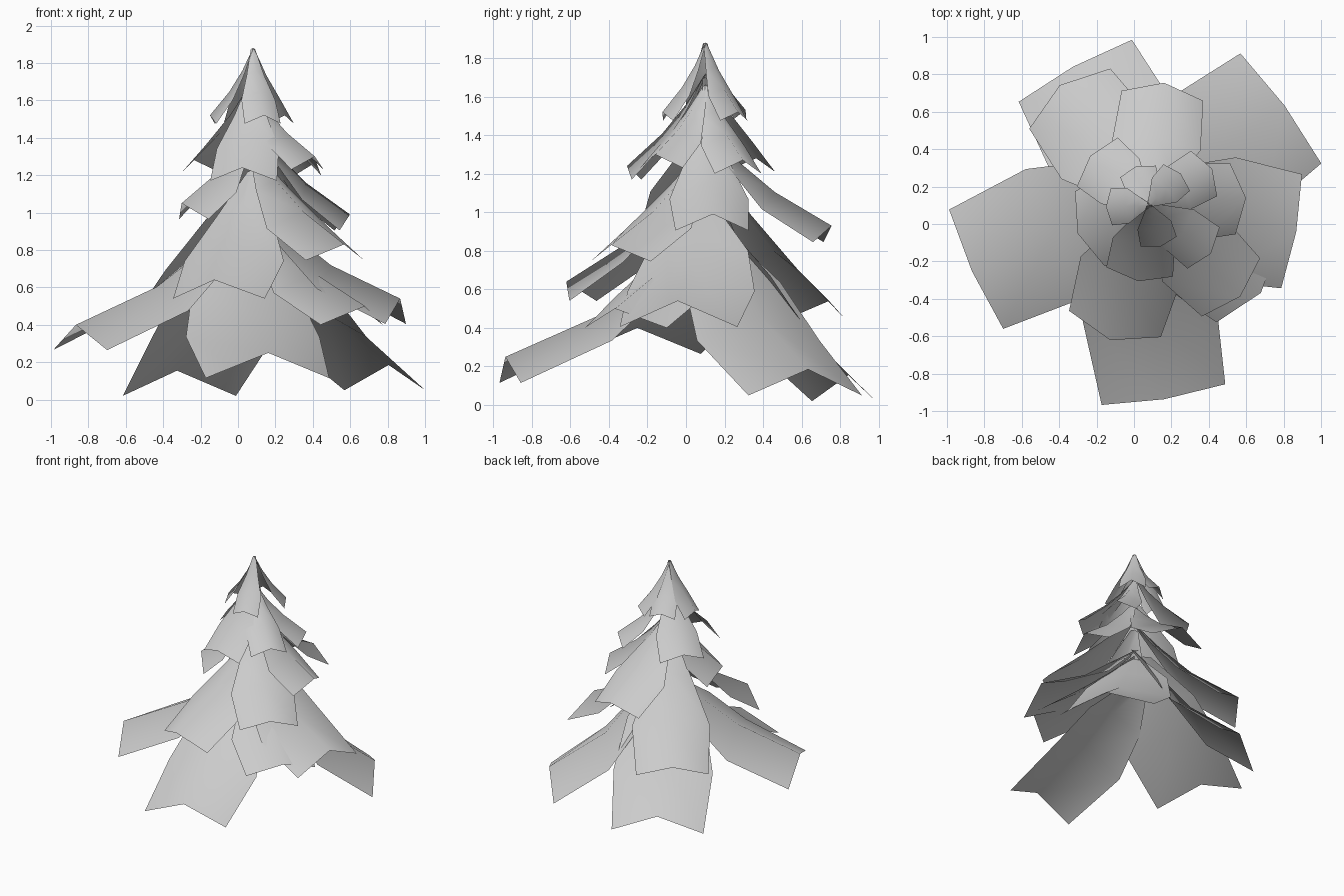
import bpy, bmesh, math

AXIS = (0.08, 0.10)          # where the boughs meet
# rows along a bough: distance from axis, width factor, share of the rise, fold factor
WIDE = [(0, 0.2, 1, 0.2), (0.27, 0.85, 0.67, 0.6), (0.53, 1.08, 0.35, 0.95), (1, 1, 0, 1)]
EVEN = [(0, 0.12, 1, 0.12), (0.25, 0.6, 0.68, 0.6), (0.55, 1.08, 0.35, 1.05), (1, 1, 0, 1)]
SLIM = [(0, 0.12, 1, 0.12), (0.25, 0.48, 0.66, 0.5), (0.55, 0.93, 0.35, 0.95), (1, 1, 0, 1)]


def bough(name, rows_def, lift, inset, azimuth, reach, half_width, tip_z, root_z, yaw=0):
    """Drooping folded card: a ridge with a wing on either side."""
    a = math.radians(azimuth)
    tip = (AXIS[0] + math.cos(a) * reach, AXIS[1] + math.sin(a) * reach)
    a += math.radians(yaw)
    out, side = (math.cos(a), math.sin(a)), (-math.sin(a), math.cos(a))
    bm = bmesh.new()
    rows = []
    for t, w, rise, fold in rows_def:
        row = []
        for s in (-1, 0, 1):
            r = (t - 1) * reach - abs(s) * inset * t
            d = s * half_width * w
            z = tip_z + (root_z - tip_z) * rise - abs(s) * lift * fold
            row.append(bm.verts.new((tip[0] + out[0] * r + side[0] * d,
                                     tip[1] + out[1] * r + side[1] * d, z)))
        rows.append(row)
    for p, q in zip(rows, rows[1:]):
        for i in range(2):
            bm.faces.new((p[i], q[i], q[i + 1], p[i + 1]))
    for f in bm.faces:
        f.smooth = True
    me = bpy.data.meshes.new(name)
    bm.to_mesh(me)
    bm.free()
    bpy.context.collection.objects.link(bpy.data.objects.new(name, me))


# tier: rows, lift, inset, [(azimuth, reach, half width, tip z, root z, yaw), ...]
TIERS = {
    "bottom_bough": (WIDE, 0.135, 0.025, [
        (-85.5, 1.04, 0.335, 0.25, 0.86, 5),
        (200.4, 1.01, 0.35, 0.40, 0.98, 4),
        (-10.3, 0.80, 0.31, 0.54, 1.05),
        (36.3, 0.90, 0.365, 0.185, 0.98),
        (118.7, 0.845, 0.345, 0.155, 1.05)]),
    "lower_bough": (EVEN, 0.10, 0.09, [
        (-106, 0.75, 0.255, 0.64, 1.23),
        (-38, 0.76, 0.27, 0.50, 1.0),
        (126.6, 0.80, 0.27, 0.54, 1.28)]),
    "middle_bough": (EVEN, 0.085, 0.07, [
        (-45, 0.69, 0.22, 0.83, 1.33),
        (83, 0.66, 0.22, 0.93, 1.43),
        (4.4, 0.52, 0.19, 0.99, 1.47),
        (201.5, 0.41, 0.215, 1.05, 1.47)]),
    "upper_bough": (SLIM, 0.07, 0.05, [
        (-98, 0.41, 0.18, 1.24, 1.72),
        (-38, 0.42, 0.14, 1.30, 1.66),
        (140, 0.41, 0.17, 1.28, 1.7),
        (30, 0.39, 0.14, 1.27, 1.66)]),
    "top_bough": (SLIM, 0.045, 0.03, [
        (182, 0.23, 0.10, 1.52, 1.88),
        (-75, 0.23, 0.10, 1.52, 1.88),
        (45, 0.24, 0.10, 1.52, 1.88),
        (108, 0.22, 0.10, 1.53, 1.86)]),
}

for name, (rows_def, lift, inset, boughs) in TIERS.items():
    for i, spec in enumerate(boughs, 1):
        bough(f"{name}_{i}", rows_def, lift, inset, *spec)
